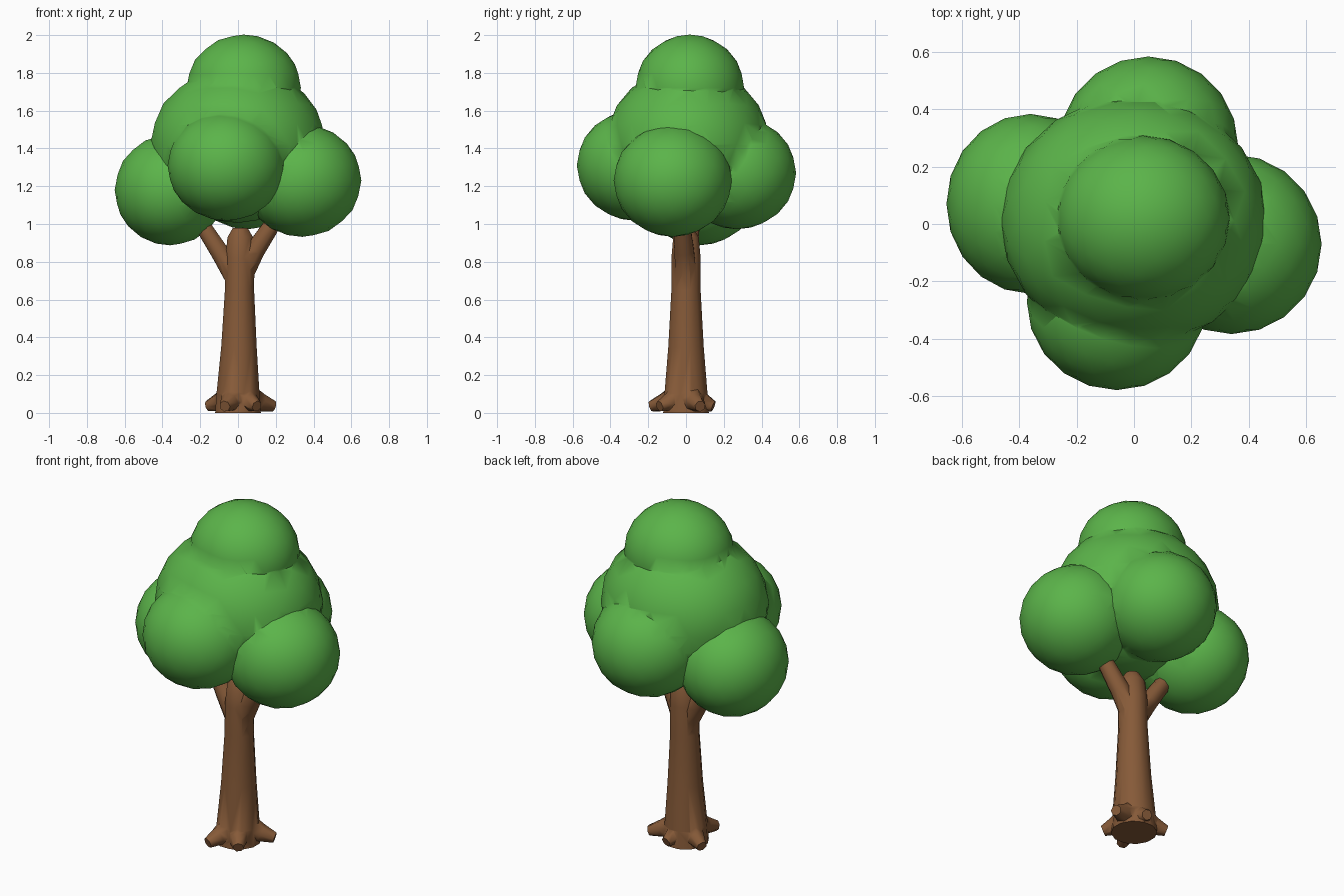
import bpy, bmesh, math
from mathutils import Vector

if "Cube" in bpy.data.objects:
    bpy.data.objects.remove(bpy.data.objects["Cube"])


def material(name, rgb):
    m = bpy.data.materials.new(name)
    m.diffuse_color = (*rgb, 1)
    m.use_nodes = True
    m.node_tree.nodes["Principled BSDF"].inputs["Base Color"].default_value = m.diffuse_color
    return m


GREEN = material("leaf green", (0.105, 0.456, 0.068))
BROWN = material("bark brown", (0.240, 0.103, 0.040))


def finish(name, bm, mat):
    bmesh.ops.recalc_face_normals(bm, faces=bm.faces)
    mesh = bpy.data.meshes.new(name)
    bm.to_mesh(mesh)
    bm.free()
    mesh.materials.append(mat)
    ob = bpy.data.objects.new(name, mesh)
    bpy.context.collection.objects.link(ob)
    return ob


def blob(name, centre, radii):
    bm = bmesh.new()
    bmesh.ops.create_icosphere(bm, subdivisions=3, radius=1.01)
    for v in bm.verts:
        v.co = Vector([c + r * p for c, r, p in zip(centre, radii, v.co)])
    return finish(name, bm, GREEN)


def tube(name, path, sides=10, upright=False):
    """Capped tube through (x, y, z, radius) points."""
    bm = bmesh.new()
    pts = [Vector(p[:3]) for p in path]
    rings = []
    for i, p in enumerate(pts):
        d = pts[min(i + 1, len(pts) - 1)] - pts[max(i - 1, 0)]
        q = Vector((0, 0, 1)).rotation_difference(Vector((0, 0, 1)) if upright else d)
        ring = []
        for k in range(sides):
            a = 2 * math.pi * (k + 0.5) / sides
            ring.append(bm.verts.new(p + q @ Vector((math.cos(a), math.sin(a), 0)) * path[i][3]))
        rings.append(ring)
    for a, b in zip(rings, rings[1:]):
        for k in range(sides):
            j = (k + 1) % sides
            bm.faces.new((a[k], a[j], b[j], b[k]))
    bm.faces.new(rings[0][::-1])
    bm.faces.new(rings[-1])
    return finish(name, bm, BROWN)


def merge(base, others, angle):
    """Union the parts into one skin and smooth it."""
    bpy.context.view_layer.objects.active = base
    for o in others:
        mod = base.modifiers.new("union", 'BOOLEAN')
        mod.operation, mod.solver, mod.object = 'UNION', 'EXACT', o
        bpy.ops.object.modifier_apply(modifier=mod.name)
        bpy.data.objects.remove(o)
    bpy.ops.object.select_all(action='DESELECT')
    base.select_set(True)
    bpy.ops.object.shade_smooth_by_angle(angle=math.radians(angle))


# Foliage: a central mass, a crown and four side clumps
foliage = blob("foliage", (0, 0.01, 1.42), (0.46, 0.43, 0.41))
clumps = [
    blob("crown", (0.03, 0.02, 1.72), (0.30, 0.285, 0.28)),
    blob("left_clump", (-0.36, 0.07, 1.18), (0.29, 0.31, 0.29)),
    blob("right_clump", (0.34, -0.07, 1.23), (0.31, 0.31, 0.295)),
    blob("front_clump", (-0.06, -0.27, 1.31), (0.31, 0.305, 0.29)),
    blob("back_clump", (0.05, 0.27, 1.27), (0.31, 0.31, 0.295)),
]
merge(foliage, clumps, 50)

# Trunk with branches and spreading roots
trunk = tube("trunk", [(0, 0, 0, 0.125), (0, 0, 0.1, 0.118), (0.005, 0, 0.35, 0.097),
                       (0.008, 0, 0.65, 0.08), (0.01, 0, 0.82, 0.08),
                       (0.012, 0, 0.93, 0.07), (0.012, 0, 0.98, 0.04)], 12, True)
limbs = [
    tube("left_branch", [(-0.005, 0, 0.69, 0.055), (-0.09, 0.01, 0.84, 0.052),
                         (-0.18, 0.03, 0.98, 0.045), (-0.23, 0.04, 1.06, 0.035)], 8),
    tube("right_branch", [(0.03, 0, 0.74, 0.06), (0.09, -0.01, 0.86, 0.056),
                          (0.17, -0.02, 0.98, 0.048), (0.22, -0.03, 1.07, 0.035)], 8),
]
for x, y in [(-0.07, -0.185), (0.1, -0.14), (0.19, 0.075), (0.03, 0.145), (-0.16, 0.08)]:
    limbs.append(tube("root", [(x * 0.2, y * 0.2, 0.085, 0.08), (x * 0.65, y * 0.65, 0.055, 0.05),
                               (x, y, 0.035, 0.03)], 7))
merge(trunk, limbs, 50)
